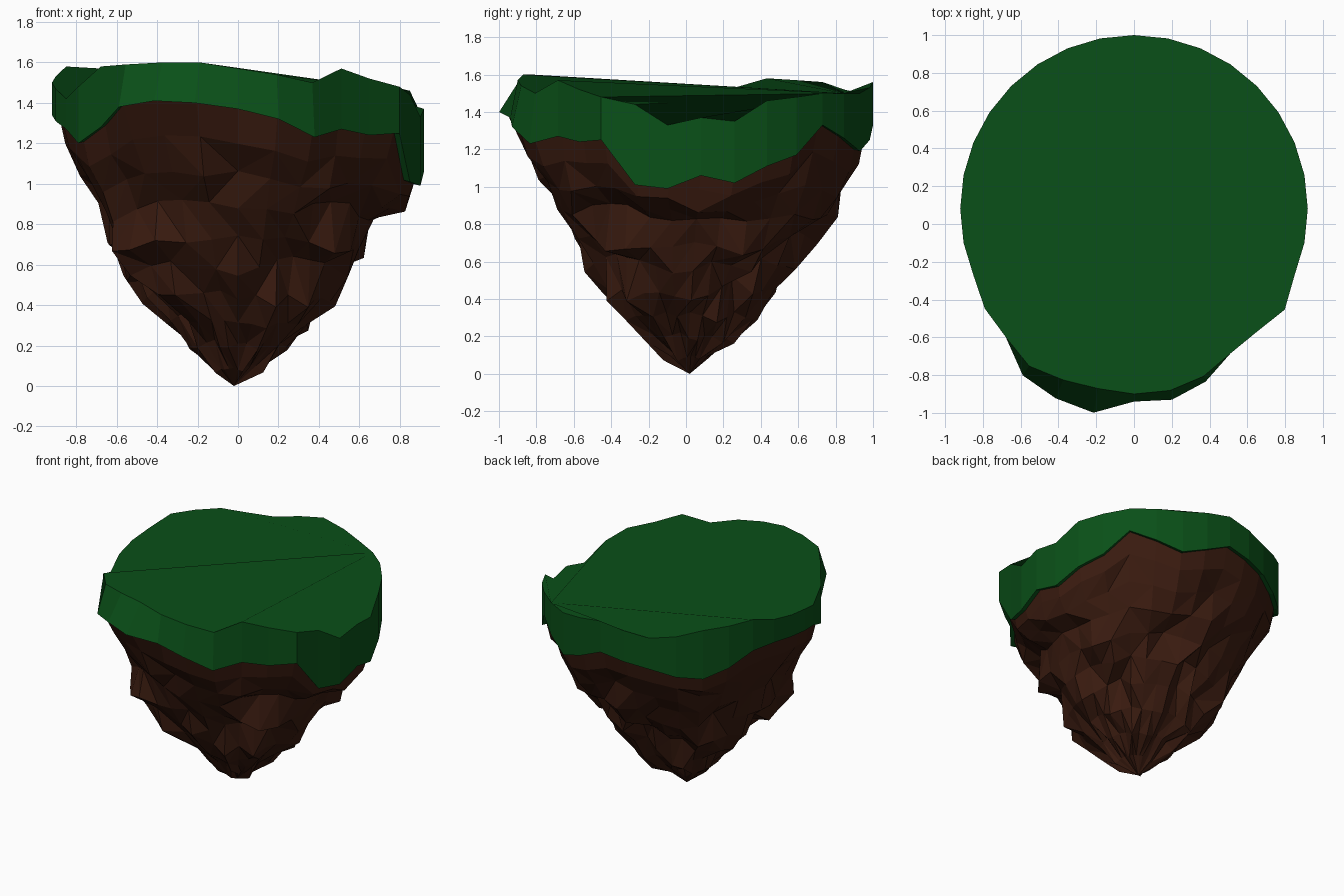
import bpy, math, random

if "Cube" in bpy.data.objects:
    bpy.data.objects.remove(bpy.data.objects["Cube"])

random.seed(11)
N = 32          # columns around the island
R, CY = 0.92, 0.08

# Heights of the grass rim, counter-clockwise from +x
TOP_Z = [1.37, 1.35, 1.46, 1.48, 1.50, 1.50, 1.50, 1.53, 1.56, 1.53, 1.50, 1.52, 1.56, 1.57, 1.58, 1.53,
         1.50, 1.47, 1.42, 1.48, 1.58, 1.59, 1.60, 1.60, 1.57, 1.54, 1.50, 1.57, 1.52, 1.48, 1.44, 1.33]
LOW_Z = [1.06, 1.02, 1.11, 1.17, 1.33, 1.26, 1.19, 1.25, 1.33, 1.30, 1.27, 1.22, 1.20, 1.26, 1.35, 1.36,
         1.34, 1.31, 1.27, 1.20, 1.28, 1.38, 1.41, 1.40, 1.37, 1.32, 1.23, 1.27, 1.24, 1.25, 1.01, 0.99]
# Radii where the front leaves the circle
TOP_R = {19: .95, 20: .96, 21: 1.0, 22: .98, 23: .97, 24: .98, 25: .98, 26: .96, 29: .96}
LOW_R = {19: .95, 20: .96, 21: 1.06, 22: 1.085, 23: 1.10, 24: 1.02, 25: 1.03, 26: .99, 29: .96}


def material(name, rgb):
    m = bpy.data.materials.new(name)
    m.diffuse_color = (*rgb, 1)
    m.use_nodes = True
    m.node_tree.nodes["Principled BSDF"].inputs["Base Color"].default_value = m.diffuse_color
    return m


def point(k, r, z, cy=CY):
    a = 2 * math.pi * k / N
    return (r * math.cos(a), cy + r * math.sin(a), z)


def make(name, verts, faces, mat):
    me = bpy.data.meshes.new(name)
    me.from_pydata(verts, [], faces)
    me.materials.append(mat)
    ob = bpy.data.objects.new(name, me)
    bpy.context.collection.objects.link(ob)
    return ob


def band(upper, lower, k):
    j = (k + 1) % N
    return (upper + k, lower + k, lower + j, upper + j)


# Grass cap: fan on top, wall, and a small lip underneath
verts = [point(k, TOP_R.get(k, R), TOP_Z[k]) for k in range(N)]
verts += [point(k, LOW_R.get(k, R), LOW_Z[k]) for k in range(N)]
verts += [point(k, LOW_R.get(k, R) - .04, LOW_Z[k] + .01) for k in range(N)]
apex = 5
faces = [(apex, (apex + i) % N, (apex + i + 1) % N) for i in range(1, N - 1)]
for k in range(N):
    faces += [band(0, N, k), band(N, 2 * N, k)]
cap = make("grass_cap", verts, faces, material("grass", (.003, .08, .009)))
# The top shades as one plane, the walls stay flat
cap.data.normals_split_custom_set(
    [((0, 0, 1) if p.index < N - 2 else tuple(p.normal)) for p in cap.data.polygons for _ in p.vertices])

# Rock: rings of (height fraction, radius, roughness) tapering to a tip
RINGS = [(.90, .87, .02), (.79, .80, .05), (.69, .72, .09), (.58, .63, .10), (.47, .55, .12),
         (.36, .46, .13), (.26, .35, .14), (.16, .24, .16), (.07, .12, .18)]
verts = [point(k, LOW_R.get(k, R) - .03, LOW_Z[k] + .02) for k in range(N)]
for f, r, rough in RINGS:
    hang = 0
    for k in range(N):
        if k % 2 == 0:
            hang = random.uniform(-1, 1)      # pairs of columns form crags
        s = .6 * hang + .4 * random.uniform(-1, 1)
        blend = f * f
        z = f * (LOW_Z[k] * blend + 1.25 * (1 - blend))
        z -= .75 * rough * s * min(1, 2.5 * f)
        lip = (LOW_R.get(k, R) / R - 1) * f ** 4 * .8
        if k in (19, 20, 21) and .3 < f < .6:  # big hanging crag at the front left
            lip += .14 if f > .4 else .24
        verts.append(point(k, r * (1 + rough * s * 1.1 - rough * .25 + lip), max(z, .03), CY * f))
tip = len(verts)
verts.append((-.02, .02, 0))
faces = []
for i in range(len(RINGS)):
    for k in range(N):
        a, b, c, d = band(i * N, (i + 1) * N, k)
        if i == 0:
            faces.append((a, b, c, d))
        elif random.random() < .5:
            faces += [(a, b, c), (a, c, d)]
        else:
            faces += [(a, b, d), (b, c, d)]
last = len(RINGS) * N
faces += [(last + k, tip, last + (k + 1) % N) for k in range(N)]
make("rock_base", verts, faces, material("rock", (.042, .011, .005)))
